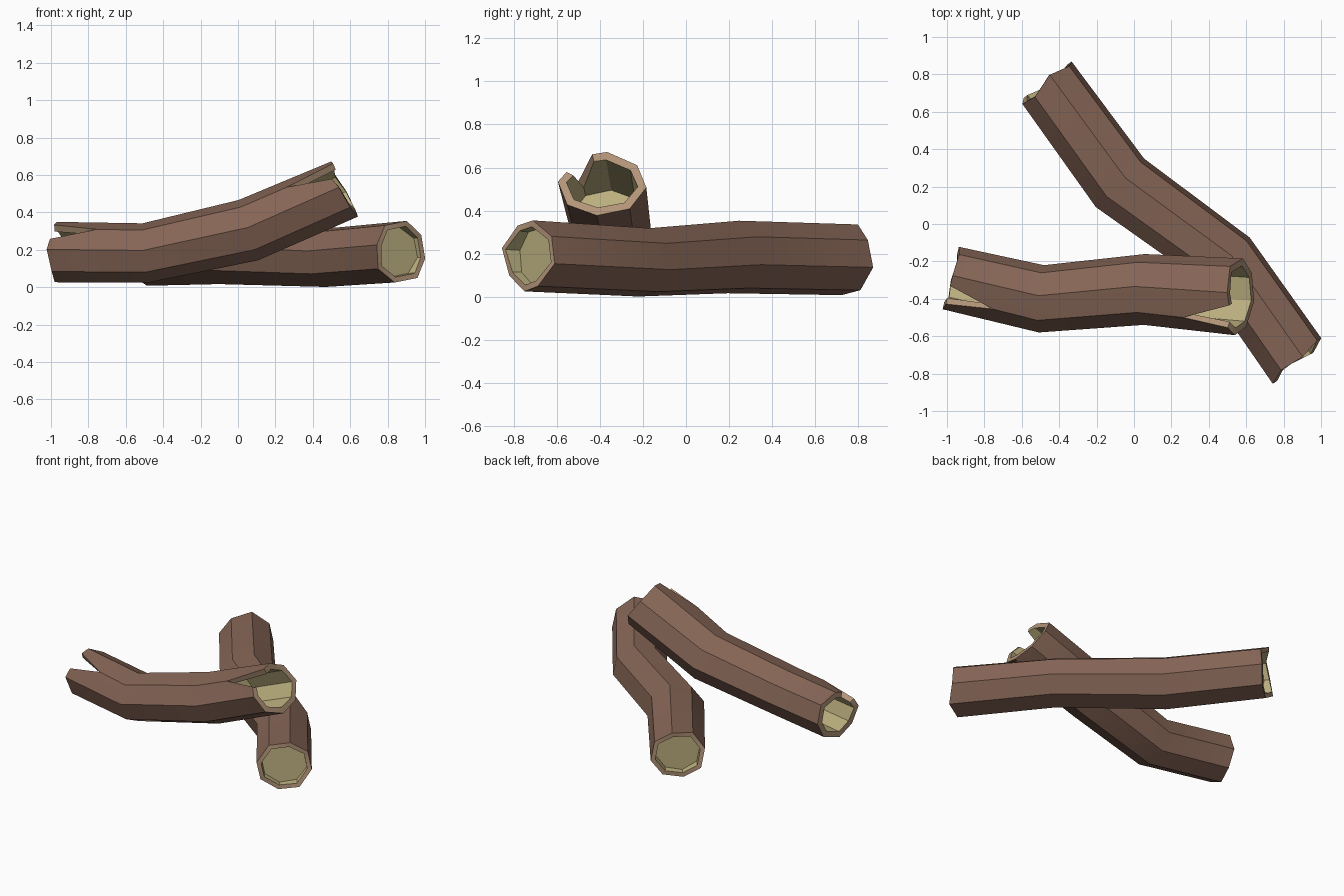
import bpy
import bmesh
from math import cos, sin, radians
from mathutils import Vector

if "Cube" in bpy.data.objects:
    bpy.data.objects.remove(bpy.data.objects["Cube"])


def material(name, color):
    mat = bpy.data.materials.new(name)
    mat.use_nodes = True
    mat.diffuse_color = (*color, 1)
    mat.node_tree.nodes["Principled BSDF"].inputs["Base Color"].default_value = (*color, 1)
    return mat


BARK, RIM, HEART = range(3)
MATERIALS = [material("bark brown", (0.235, 0.13, 0.092)),
             material("rim tan", (0.45, 0.30, 0.19)),
             material("heartwood khaki", (0.50, 0.43, 0.21))]


def log(name, path, section, start_cut, end_cut, depth, wall):
    """Sweep a section (angle, radius factor) along path rows (x, y, z, half width, half height).
    Cuts pull each section point back from the log's ends; depth is the hollow's depth."""
    bm = bmesh.new()
    points = [Vector(row[:3]) for row in path]
    last = len(path) - 1

    def ring(i, cut=None, inset=0.0, sink=0.0):
        before = (points[i] - points[max(i - 1, 0)]).normalized()
        after = (points[min(i + 1, last)] - points[i]).normalized()
        along = (before + after).normalized()
        side = Vector((0, 0, 1)).cross(along).normalized()
        up = along.cross(side)
        inward = along if i == 0 else -along
        width, height = path[i][3] - inset, path[i][4] - inset
        verts = []
        for k, (angle, factor) in enumerate(section):
            a = radians(angle)
            pull = sink + (cut[k] if cut else 0)
            verts.append(bm.verts.new(points[i] + side * cos(a) * width * factor
                                      + up * sin(a) * height * factor + inward * pull))
        return verts

    # Continuous skin: hollow floor, hollow wall, rim, bark, rim, hollow wall, floor
    rings = [ring(0, None, wall * 1.1, depth), ring(0, start_cut, wall), ring(0, start_cut)]
    rings += [ring(i) for i in range(1, last)]
    rings += [ring(last, end_cut), ring(last, end_cut, wall), ring(last, None, wall * 1.1, depth)]
    bands = [HEART, RIM] + [BARK] * last + [RIM, HEART]
    count = len(section)
    for a, b, index in zip(rings, rings[1:], bands):
        for k in range(count):
            n = (k + 1) % count
            bm.faces.new((a[k], a[n], b[n], b[k])).material_index = index
    for cap in (rings[0], rings[-1]):
        bm.faces.new(cap).material_index = HEART

    bmesh.ops.recalc_face_normals(bm, faces=bm.faces)
    mesh = bpy.data.meshes.new(name)
    bm.to_mesh(mesh)
    bm.free()
    obj = bpy.data.objects.new(name, mesh)
    bpy.context.collection.objects.link(obj)
    for mat in MATERIALS:
        mesh.materials.append(mat)
    bpy.ops.object.select_all(action="DESELECT")
    obj.select_set(True)
    bpy.context.view_layer.objects.active = obj
    bpy.ops.object.shade_smooth_by_angle(angle=radians(30))


# Lower log: plain eight-sided, slightly uneven ends with shallow recesses
octagon = [(-12 + 45 * k, 1) for k in range(8)]
log("lower_log",
    [(-0.465, 0.755, 0.172, 0.177, 0.168),
     (-0.075, 0.22, 0.185, 0.187, 0.172),
     (0.495, -0.195, 0.16, 0.178, 0.162),
     (0.87, -0.73, 0.19, 0.18, 0.168)],
    octagon,
    [-0.015, 0, -0.023, 0.025, 0.015, -0.01, 0.01, 0],
    [0.025, 0.02, -0.01, 0, -0.03, 0, 0.01, -0.01],
    0.05, 0.03)

# Upper log: the same section with extra points either side of a split corner
split = [(-5, 1), (40, 1), (85, 1), (105, 0.93), (130, 1), (152, 0.925),
         (175, 1), (220, 1), (265, 1), (310, 1)]
log("upper_log",
    [(-0.975, -0.29, 0.188, 0.173, 0.162),
     (-0.495, -0.40, 0.183, 0.181, 0.16),
     (0.055, -0.35, 0.305, 0.19, 0.17),
     (0.57, -0.39, 0.525, 0.207, 0.165)],
    split,
    [0, 0.01, 0, 0, 0.25, 0, -0.01, 0.01, 0, 0.01],
    [0.01, 0.03, 0.01, 0, 0.27, 0.03, 0.01, 0, -0.01, 0],
    0.36, 0.04)
